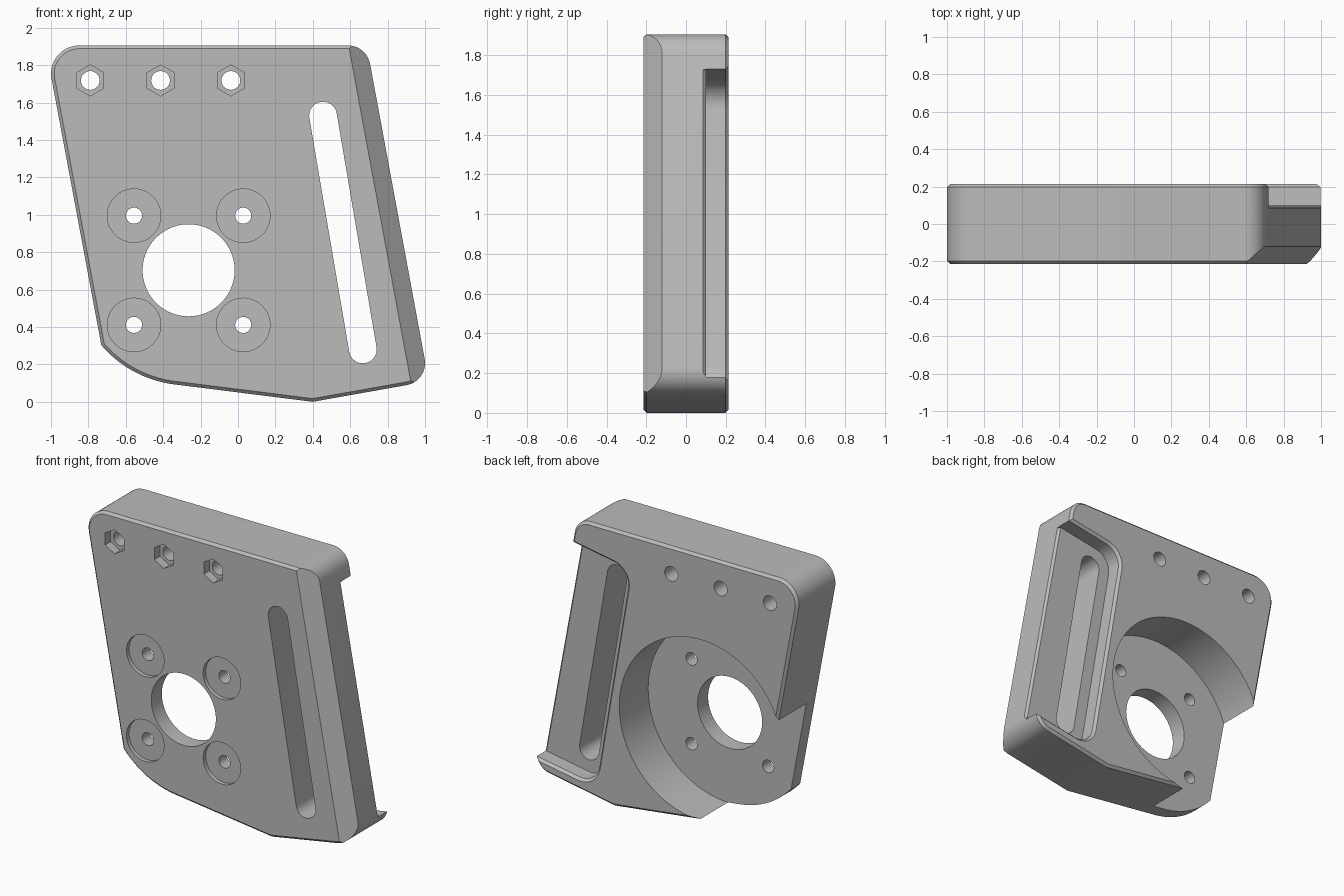
import bpy, bmesh
from math import sin, cos, pi, radians, tan
from mathutils import Vector

cube = bpy.data.objects.get("Cube")
if cube:
    bpy.data.objects.remove(cube)

BACK, FRONT = 0.215, -0.215
BORE = (-0.264, 0.703)          # centre of the large bore
EDGE = 0.017                    # small edge chamfer


def fillet(corner, before, after, radius, steps=14):
    """Points rounding one corner of an outline."""
    c = Vector(corner)
    if radius == 0:
        return [c]
    d1 = (Vector(before) - c).normalized()
    d2 = (Vector(after) - c).normalized()
    half = d1.angle(d2) / 2
    centre = c + (d1 + d2).normalized() * (radius / sin(half))
    start = c + d1 * (radius / tan(half)) - centre
    end = c + d2 * (radius / tan(half)) - centre
    total = start.angle(end)
    return [centre + (start * sin(total * (1 - i / steps)) + end * sin(total * i / steps)) / sin(total)
            for i in range(steps + 1)]


def rounded(corners):
    """Closed outline from (point, radius) corners."""
    n = len(corners)
    pts = []
    for i, (p, r) in enumerate(corners):
        pts += fillet(p, corners[i - 1][0], corners[(i + 1) % n][0], r)
    return pts


def circle(centre, r, sides=48, turn=0.0):
    return [Vector((centre[0] + r * cos(turn + 2 * pi * i / sides),
                    centre[1] + r * sin(turn + 2 * pi * i / sides))) for i in range(sides)]


def loft(name, rings, chamfer=0):
    """Solid through (y, outline) rings, outlines given in x and z."""
    bm = bmesh.new()
    loops = [[bm.verts.new((p[0], y, p[1])) for p in pts] for y, pts in rings]
    n = len(loops[0])
    for a, b in zip(loops, loops[1:]):
        for i in range(n):
            j = (i + 1) % n
            bm.faces.new((a[i], a[j], b[j], b[i]))
    caps = [bm.faces.new(loops[0]), bm.faces.new(loops[-1])]
    bmesh.ops.recalc_face_normals(bm, faces=bm.faces)
    if chamfer:
        edges = [e for f in caps for e in f.edges]
        bmesh.ops.bevel(bm, geom=edges, offset=chamfer, segments=1, affect='EDGES', clamp_overlap=False)
    mesh = bpy.data.meshes.new(name)
    bm.to_mesh(mesh)
    bm.free()
    obj = bpy.data.objects.new(name, mesh)
    bpy.context.collection.objects.link(obj)
    return obj


# Plate outline: rounded corners, with a lower corner arc concentric with the bore
arc = [Vector((BORE[0] + 0.615 * cos(radians(a)), BORE[1] + 0.615 * sin(radians(a))))
       for a in [220.6 + 42.2 * i / 20 for i in range(21)]]
tl, tr, br, tip = (-1.03, 1.905), (0.688, 1.905), (1.02, 0.11), (0.4, 0.0)
outline = (arc + [Vector(tip)] + fillet(br, tip, tr, 0.12)
           + fillet(tr, br, tl, 0.12) + fillet(tl, tr, arc[0], 0.15))
plate = loft("mounting_plate", [(FRONT, outline), (BACK, outline)], EDGE)

# Wide flat chamfer down the slanted front edge
side = (Vector(tr) - Vector(br)).normalized()
out = Vector((side.y, -side.x))
normal = Vector((out.x * 0.095, -0.095, out.y * 0.095))
bm = bmesh.new()
bm.from_mesh(plate.data)
cut = bmesh.ops.bisect_plane(bm, geom=bm.verts[:] + bm.edges[:] + bm.faces[:], dist=1e-5,
                             plane_co=(br[0], -0.12, br[1]), plane_no=normal, clear_outer=True)
rim = [e for e in cut["geom_cut"] if isinstance(e, bmesh.types.BMEdge)]
bmesh.ops.contextual_create(bm, geom=rim)
bmesh.ops.recalc_face_normals(bm, faces=bm.faces)
bm.to_mesh(plate.data)
bm.free()

cutters = []


def cutter(name, *rings):
    cutters.append(loft(name, rings))


# Large rear recess and the bore through it
cutter("rear_recess", (-0.1, circle(BORE, 0.622, 128)), (0.4, circle(BORE, 0.622, 128)))
cutter("main_bore", (-0.4, circle(BORE, 0.246, 80)), (0.4, circle(BORE, 0.246, 80)))

# Four screw holes with shallow round seats
for sx in (-1, 1):
    for sz in (-1, 1):
        c = (BORE[0] + 0.292 * sx, BORE[1] + 0.292 * sz)
        cutter("screw_seat", (-0.4, circle(c, 0.143)), (FRONT + 0.028, circle(c, 0.143)))
        cutter("screw_hole", (-0.4, circle(c, 0.043)), (0.4, circle(c, 0.043)))

# Three bolt holes with hexagonal nut pockets
for x in (-0.79, -0.414, -0.038):
    c = (x, 1.718)
    cutter("nut_pocket", (-0.4, circle(c, 0.083, 6, pi / 2)), (FRONT + 0.06, circle(c, 0.083, 6, pi / 2)))
    cutter("bolt_hole", (-0.4, circle(c, 0.05)), (0.4, circle(c, 0.05)))

# Slanted slot, in its own frame: u runs outward, v runs along the slot
mid = Vector((0.561, 0.905))
along = Vector((-0.168, 0.986)).normalized()
across = Vector((along.y, -along.x))


def local(u, v):
    return mid + across * u + along * v


w, h = 0.074, 0.708
slot = rounded([(local(u, v), w * 0.999) for u, v in ((-w, -h), (w, -h), (w, h), (-w, h))])
cutter("slot", (-0.4, slot), (0.4, slot))


# Rear slot pocket, open at the side, with a chamfered rim
def pocket(o):
    a, b, r = -0.153 - o, 0.787 + o, 0.13 + o
    return rounded([(local(a, -b), r), (local(0.8, -b), 0), (local(0.8, b), 0), (local(a, b), r)])


cutter("slot_pocket", (0.1, pocket(0)), (BACK - EDGE, pocket(0)), (BACK + 0.03, pocket(EDGE + 0.03)))


# Small chamfer on the open edge of the pocket floor
def strip(inset):
    lo, hi = Vector(br) + side * 0.085, Vector(br) + side * 1.645
    return [lo - out * inset, lo + out * 0.1, hi + out * 0.1, hi - out * inset]


cutter("floor_edge_chamfer", (0.07, strip(-0.015)), (0.115, strip(0.03)))

# Cut everything out of the plate
bpy.ops.object.select_all(action='DESELECT')
bpy.context.view_layer.objects.active = plate
plate.select_set(True)
for c in cutters:
    c.hide_render = True
    mod = plate.modifiers.new(c.name, 'BOOLEAN')
    mod.operation, mod.solver, mod.object = 'DIFFERENCE', 'EXACT', c
    bpy.ops.object.modifier_apply(modifier=mod.name)
for c in cutters:
    bpy.data.objects.remove(c)

# Single grey finish
grey = bpy.data.materials.new("plain_grey")
grey.use_nodes = True
colour = (0.5, 0.5, 0.5, 1)
grey.diffuse_color = colour
grey.node_tree.nodes["Principled BSDF"].inputs["Base Color"].default_value = colour
plate.data.materials.clear()
plate.data.materials.append(grey)
bpy.ops.object.shade_smooth_by_angle(angle=radians(25))
